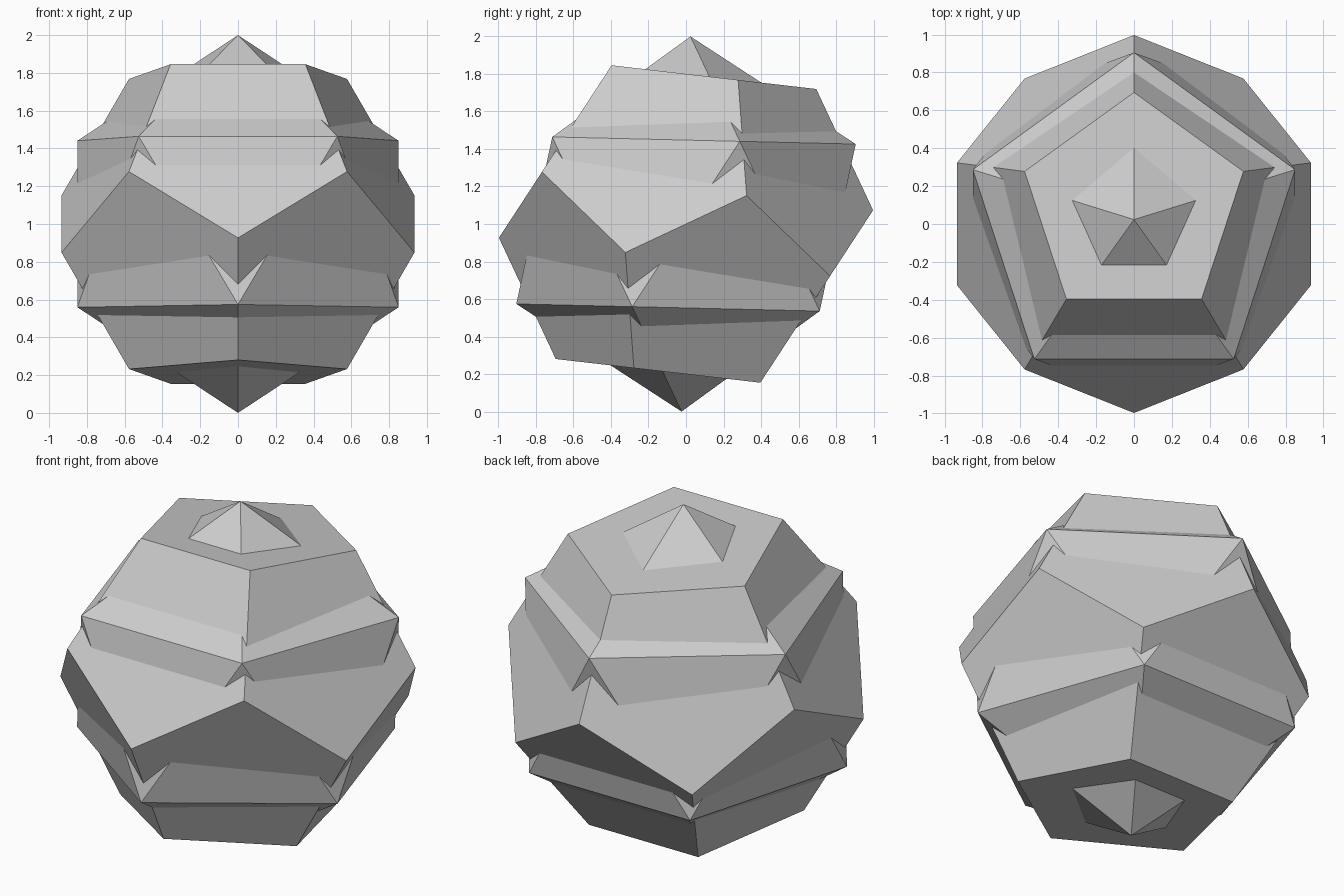
import bpy, bmesh
from math import radians
from mathutils import Matrix

if "Cube" in bpy.data.objects:
    bpy.data.objects.remove(bpy.data.objects["Cube"])


def add_solid(name, bm, spin, tilt):
    # turn about z, lean towards +y, lift onto z = 0
    m = (Matrix.Translation((0, 0, 1))
         @ Matrix.Rotation(radians(-tilt), 4, 'X')
         @ Matrix.Rotation(radians(spin), 4, 'Z'))
    bm.transform(m)
    bmesh.ops.recalc_face_normals(bm, faces=bm.faces)
    mesh = bpy.data.meshes.new(name)
    bm.to_mesh(mesh)
    bm.free()
    bpy.context.collection.objects.link(bpy.data.objects.new(name, mesh))


# twenty-sided solid with a point at top and bottom
ico = bmesh.new()
bmesh.ops.create_icosphere(ico, subdivisions=1, radius=1)
ico.normal_update()
directions = [f.calc_center_median().normalized() for f in ico.faces]
add_solid("twenty_sided_solid", ico, 90, 1.35)

# twelve-sided dual solid: hull of the face directions, merged to pentagons
dod = bmesh.new()
for d in directions:
    dod.verts.new(d)
bmesh.ops.convex_hull(dod, input=dod.verts[:])
bmesh.ops.dissolve_limit(dod, angle_limit=radians(5),
                         verts=dod.verts[:], edges=dod.edges[:])
add_solid("twelve_sided_solid", dod, -90, 6.6)
